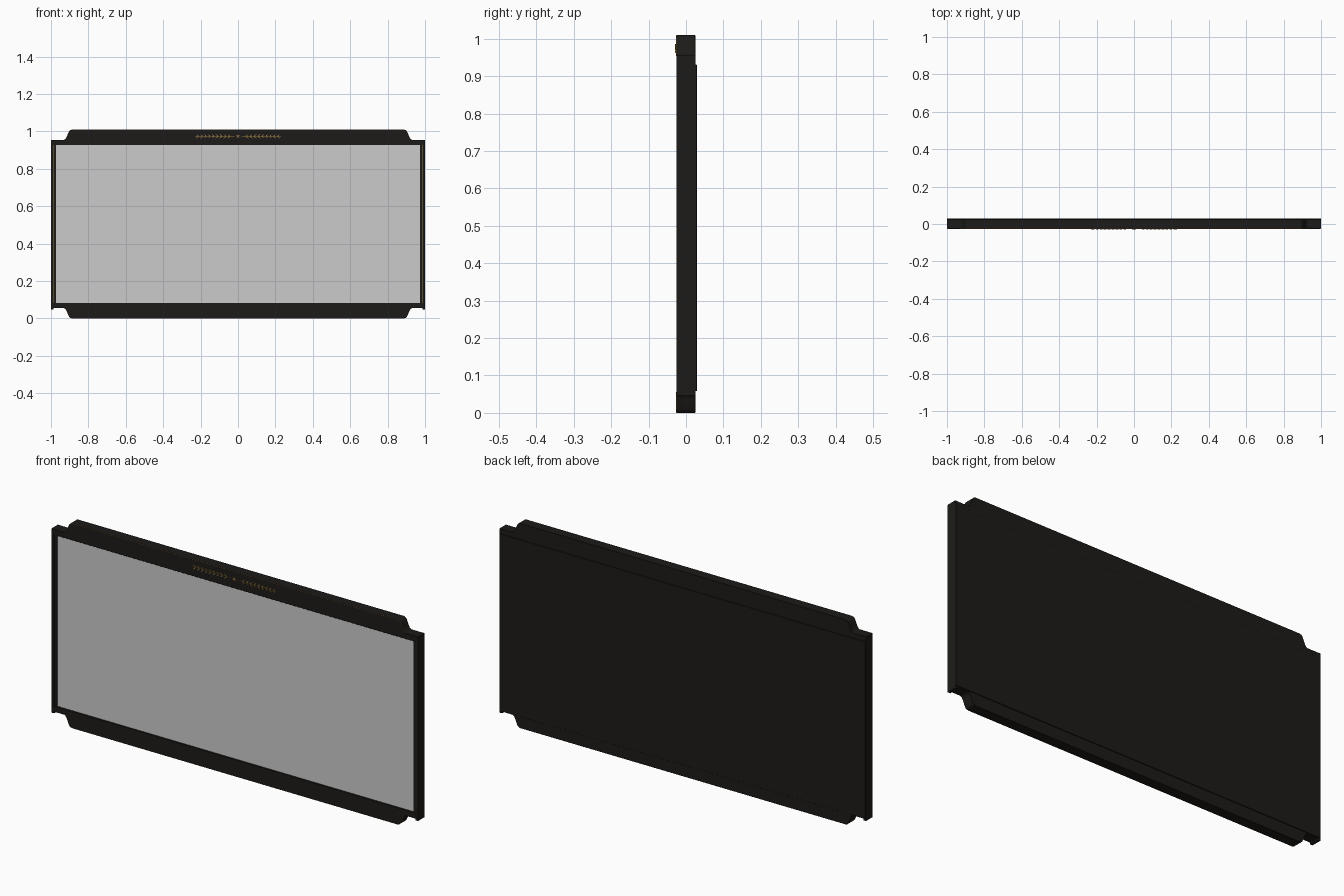
import bpy, bmesh, math
from mathutils import Vector

if "Cube" in bpy.data.objects:
    bpy.data.objects.remove(bpy.data.objects["Cube"])


def material(name, color):
    m = bpy.data.materials.new(name)
    m.diffuse_color = color
    m.use_nodes = True
    m.node_tree.nodes["Principled BSDF"].inputs["Base Color"].default_value = m.diffuse_color
    return m


BLACK = material("black_lacquer", (0.012, 0.011, 0.009, 1))
GOLD = material("gold_trim", (0.30, 0.19, 0.05, 1))
ZC = 0.505  # mirror height between the top and bottom rails


def prism(name, pts, y0, y1, mat=None, bevel=0.0):
    """Extrude an XZ outline from y0 to y1."""
    bm = bmesh.new()
    face = bm.faces.new([bm.verts.new((x, y0, z)) for x, z in pts])
    ext = bmesh.ops.extrude_face_region(bm, geom=[face])["geom"]
    moved = [v for v in ext if isinstance(v, bmesh.types.BMVert)]
    bmesh.ops.translate(bm, verts=moved, vec=(0, y1 - y0, 0))
    bmesh.ops.recalc_face_normals(bm, faces=bm.faces)
    me = bpy.data.meshes.new(name)
    bm.to_mesh(me)
    bm.free()
    ob = bpy.data.objects.new(name, me)
    bpy.context.collection.objects.link(ob)
    if mat:
        me.materials.append(mat)
    if bevel:
        mod = ob.modifiers.new("bevel", "BEVEL")
        mod.width, mod.segments = bevel, 1
    return ob


def box(name, x0, x1, y0, y1, z0, z1, mat=None, bevel=0.0):
    return prism(name, [(x0, z0), (x1, z0), (x1, z1), (x0, z1)], y0, y1, mat, bevel)


def tube(name, pts, radius, mat):
    cu = bpy.data.curves.new(name, "CURVE")
    cu.dimensions = "3D"
    cu.bevel_depth, cu.bevel_resolution = radius, 1
    sp = cu.splines.new("POLY")
    sp.points.add(len(pts) - 1)
    for p, c in zip(sp.points, pts):
        p.co = (*c, 1)
    cu.materials.append(mat)
    ob = bpy.data.objects.new(name, cu)
    bpy.context.collection.objects.link(ob)
    return ob


# Stepped rails with shaped ends, bottom one mirrored from the top
shoulder = [(0.93, 0.955), (0.922, 0.960), (0.916, 0.970), (0.908, 0.990),
            (0.902, 1.002), (0.896, 1.008), (0.886, 1.01)]
half = [(0.998, 0.927), (0.998, 0.955)] + shoulder
outline = half + [(-x, z) for x, z in reversed(half)]
for label, flip in (("top", False), ("bottom", True)):
    fz = (lambda z: 2 * ZC - z) if flip else (lambda z: z)
    prism(label + "_rail", [(x, fz(z)) for x, z in outline], -0.026, 0.025, BLACK, 0.001)
    edge = shoulder + [(-x, z) for x, z in reversed(shoulder)]
    tube(label + "_rail_trim", [(x, -0.0252, fz(z - 0.0012)) for x, z in edge], 0.001, GOLD)

# Side stiles: outer post, inner lip and gold inlay
for label, s in (("left", -1), ("right", 1)):
    def side(name, a, b, *rest):
        return box(label + name, min(s * a, s * b), max(s * a, s * b), *rest)
    side("_stile", 0.986, 1.0, -0.025, 0.025, 0.047, 0.955, BLACK)
    side("_inner_lip", 0.972, 0.987, -0.022, 0.02, 0.06, 0.95, BLACK)
    side("_inlay", 0.985, 0.9875, -0.0235, -0.01, 0.075, 0.935, GOLD)

# Mirror glass and backing board
box("mirror_glass", -0.974, 0.974, -0.018, -0.014, 0.07, 0.94)
box("back_panel", -0.999, 0.999, 0.015, 0.029, 0.058, 0.931, BLACK, 0.001)


# Laurel ornament on the top rail
def leaf(name, x, z, angle, length, width):
    c, s = math.cos(angle), math.sin(angle)
    shape = [(0, 0), (0.4, -0.5), (1, 0), (0.4, 0.5)]
    pts = [(x + u * length * c - v * width * s, z + u * length * s + v * width * c)
           for u, v in shape]
    return prism(name, pts, -0.029, -0.025, GOLD)


LZ = 0.974
for label, s in (("left", -1), ("right", 1)):
    tube(label + "_laurel_stem", [(s * 0.018, -0.0265, LZ), (s * 0.215, -0.0265, LZ)],
         0.001, GOLD)
    for i in range(9):
        x = s * (0.042 + i * 0.021)
        for k in (-1, 1):
            tilt = math.radians(k * 38)
            leaf(label + "_laurel_leaf", x, LZ, tilt if s > 0 else math.pi - tilt,
                 0.019, 0.0045)
    leaf(label + "_laurel_tip", s * 0.212, LZ, 0 if s > 0 else math.pi, 0.018, 0.004)

# Central star of the ornament
star = []
for i in range(12):
    r = 0.012 if i % 2 == 0 else 0.004
    a = math.pi / 2 + i * math.pi / 6
    star.append((r * math.cos(a), LZ + r * math.sin(a)))
prism("center_star", star, -0.029, -0.025, GOLD)
